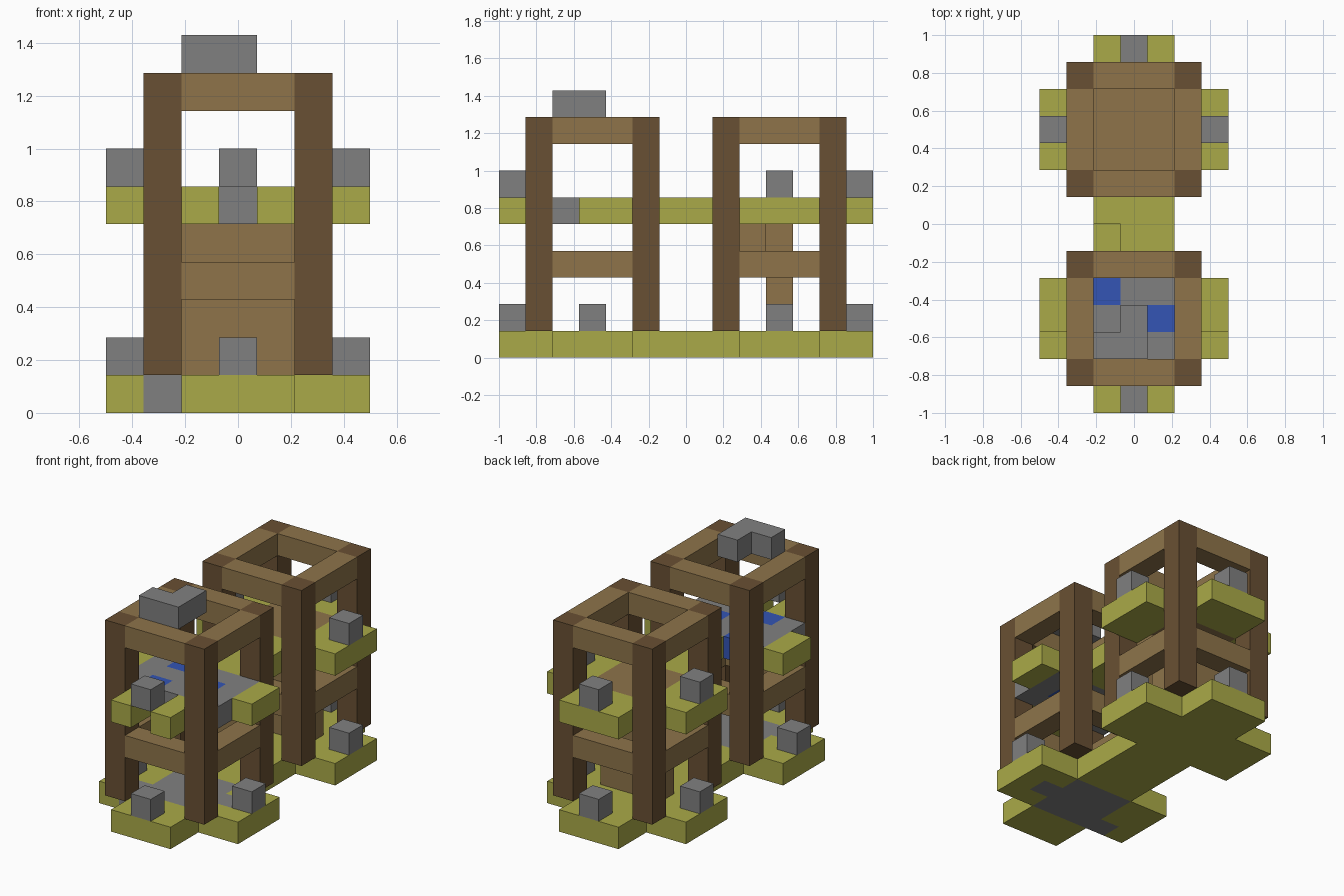
import bpy
import bmesh

U = 1 / 7  # one block

if "Cube" in bpy.data.objects:
    bpy.data.objects.remove(bpy.data.objects["Cube"], do_unlink=True)


def material(name, hex_colour):
    """Flat material from an sRGB hex colour."""
    channels = [int(hex_colour[i:i + 2], 16) / 255 for i in (0, 2, 4)]
    rgb = [c / 12.92 if c < 0.04045 else ((c + 0.055) / 1.055) ** 2.4 for c in channels]
    m = bpy.data.materials.new(name)
    m.use_nodes = True
    m.diffuse_color = (*rgb, 1)
    m.node_tree.nodes["Principled BSDF"].inputs["Base Color"].default_value = (*rgb, 1)
    return m


YELLOW = material("olive yellow", "AAAA48")
BROWN = material("plank brown", "8E744A")
DARK = material("dark log brown", "695033")
GREY = material("stone grey", "808080")
BLUE = material("blue", "3355B5")


def blocks(name, mat, *boxes):
    """One object from block ranges (x0, x1, y0, y1, z0, z1), inclusive."""
    bm = bmesh.new()
    for x0, x1, y0, y1, z0, z1 in boxes:
        verts = bmesh.ops.create_cube(bm, size=1)["verts"]
        bmesh.ops.scale(bm, verts=verts,
                        vec=((x1 - x0 + 1) * U, (y1 - y0 + 1) * U, (z1 - z0 + 1) * U))
        bmesh.ops.translate(bm, verts=verts,
                            vec=((x0 + x1 - 6) / 2 * U, (y0 + y1 - 13) / 2 * U,
                                 (z0 + z1 + 1) / 2 * U))
    mesh = bpy.data.meshes.new(name)
    bm.to_mesh(mesh)
    bm.free()
    mesh.materials.append(mat)
    obj = bpy.data.objects.new(name, mesh)
    bpy.context.collection.objects.link(obj)
    return obj


def cell(x, y, z):
    return (x, x, y, y, z, z)


# Timber frames: four posts and two rings of beams per tower
for tower, y in (("front", 1), ("back", 8)):
    blocks(tower + "_posts", DARK,
           *[(x, x, py, py, 1, 8) for x in (1, 5) for py in (y, y + 4)])
    rings = []
    for z in (3, 8):
        rings += [(2, 4, py, py, z, z) for py in (y, y + 4)]
        rings += [(x, x, y + 1, y + 3, z, z) for x in (1, 5)]
    blocks(tower + "_beams", BROWN, *rings)

# Ground slab, with a stone patch in the front tower
blocks("base_slab", YELLOW,
       (2, 4, 0, 1, 0, 0), (2, 4, 5, 13, 0, 0),
       (0, 1, 9, 11, 0, 0), (5, 6, 9, 11, 0, 0),
       (0, 0, 2, 4, 0, 0), (1, 1, 3, 4, 0, 0),
       (6, 6, 2, 4, 0, 0), cell(5, 2, 0), cell(5, 4, 0))
blocks("base_stone_patch", GREY, (2, 4, 2, 4, 0, 0), cell(1, 2, 0), cell(5, 3, 0))

# Upper storey of the back tower
blocks("back_floor", BROWN, (2, 4, 9, 11, 5, 5))
blocks("back_ledges", YELLOW, (2, 4, 12, 13, 5, 5),
       (0, 1, 9, 11, 5, 5), (5, 6, 9, 11, 5, 5))
blocks("back_inner_wall", BROWN, (2, 4, 10, 10, 1, 3), (3, 3, 10, 10, 4, 4))
blocks("back_floor_support", BROWN, (2, 4, 9, 9, 4, 4))

# Broken bridge between the towers
blocks("bridge", YELLOW, (2, 4, 7, 8, 5, 5), (3, 4, 5, 6, 5, 5))

# Upper storey of the front tower, partly broken
blocks("front_floor", GREY, (3, 3, 2, 4, 5, 5), cell(2, 3, 5), cell(4, 2, 5),
       cell(4, 4, 5), (1, 1, 2, 4, 5, 5), (5, 5, 2, 4, 5, 5))
blocks("front_floor_blue", BLUE, cell(2, 2, 5), cell(2, 4, 5), cell(4, 3, 5))
blocks("front_ledges", YELLOW, (2, 2, 0, 1, 5, 5), (4, 4, 0, 1, 5, 5),
       (0, 0, 3, 4, 5, 5), (6, 6, 3, 4, 5, 5))

# Stone cubes standing on the ledges
blocks("lower_stone_cubes", GREY, cell(3, 0, 1), cell(3, 13, 1),
       *[cell(x, y, 1) for x in (0, 6) for y in (3, 10)])
blocks("upper_stone_cubes", GREY, cell(3, 0, 6), cell(3, 13, 6),
       cell(0, 10, 6), cell(6, 10, 6))

# L-shaped stone above the front tower
blocks("roof_stone", GREY, (2, 3, 2, 2, 9, 9), cell(3, 3, 9))
